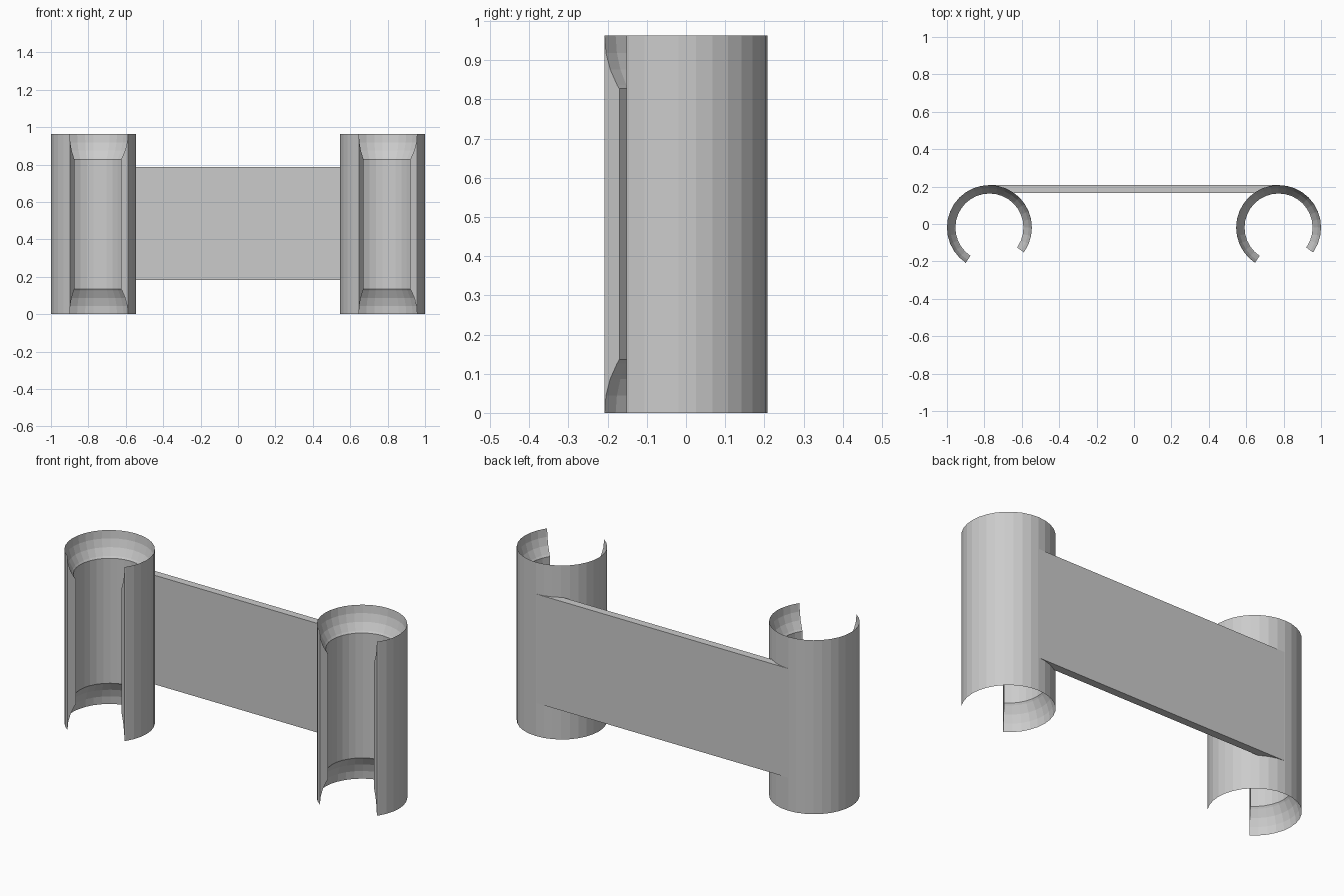
import bpy, bmesh
from math import cos, sin, sqrt, asin, radians, pi

if "Cube" in bpy.data.objects:
    bpy.data.objects.remove(bpy.data.objects["Cube"])

R, BORE, H = 0.227, 0.182, 0.963      # outer radius, bore radius, height
CX, CY = 0.773, -0.019                # clip axis
STEP = 11.25                          # 32-sided cylinder


def make_object(name, bm):
    bmesh.ops.recalc_face_normals(bm, faces=bm.faces)
    mesh = bpy.data.meshes.new(name)
    bm.to_mesh(mesh)
    bm.free()
    ob = bpy.data.objects.new(name, mesh)
    bpy.context.collection.objects.link(ob)
    return ob


def clip(name, x):
    # Wall section (radius, z): knife-edged ends hollowed out by a sphere
    lat = [k * radians(STEP) for k in range(1, 4)] + [sqrt(0)]
    low = [(R * cos(a), R * sin(a)) for a in lat[:3]]
    low.append((BORE, sqrt(R * R - BORE * BORE)))
    section = [(R, 0), (R, H)] + [(r, H - z) for r, z in low] + low[::-1]

    # Open sweep with the gap facing front; first point lies part way along a facet
    start = -35.8
    shrink = cos(radians(STEP / 2)) / cos(radians(start + 39.375))
    angles = [(start, shrink)] + [(k * STEP, 1) for k in range(-3, 22)]
    bm = bmesh.new()
    rings = [[bm.verts.new((x + r * s * cos(radians(a)), CY + r * s * sin(radians(a)), z))
              for r, z in section] for a, s in angles]
    n = len(section)
    for p, q in zip(rings, rings[1:]):
        for i in range(n):
            j = (i + 1) % n
            bm.faces.new((p[i], p[j], q[j], q[i]))
    bm.faces.new(rings[0])
    bm.faces.new(rings[-1])
    return make_object(name, bm)


# Two identical open clips
clip("left_clip", -CX)
clip("right_clip", CX)

# Flat plate joining the clips, tangent to their backs
bm = bmesh.new()
bmesh.ops.create_cube(bm, size=1)
for v in bm.verts:
    v.co = (v.co.x * 2 * 0.77, 0.1865 + v.co.y * 0.043, 0.485 + v.co.z * 0.604)
make_object("connecting_plate", bm)
